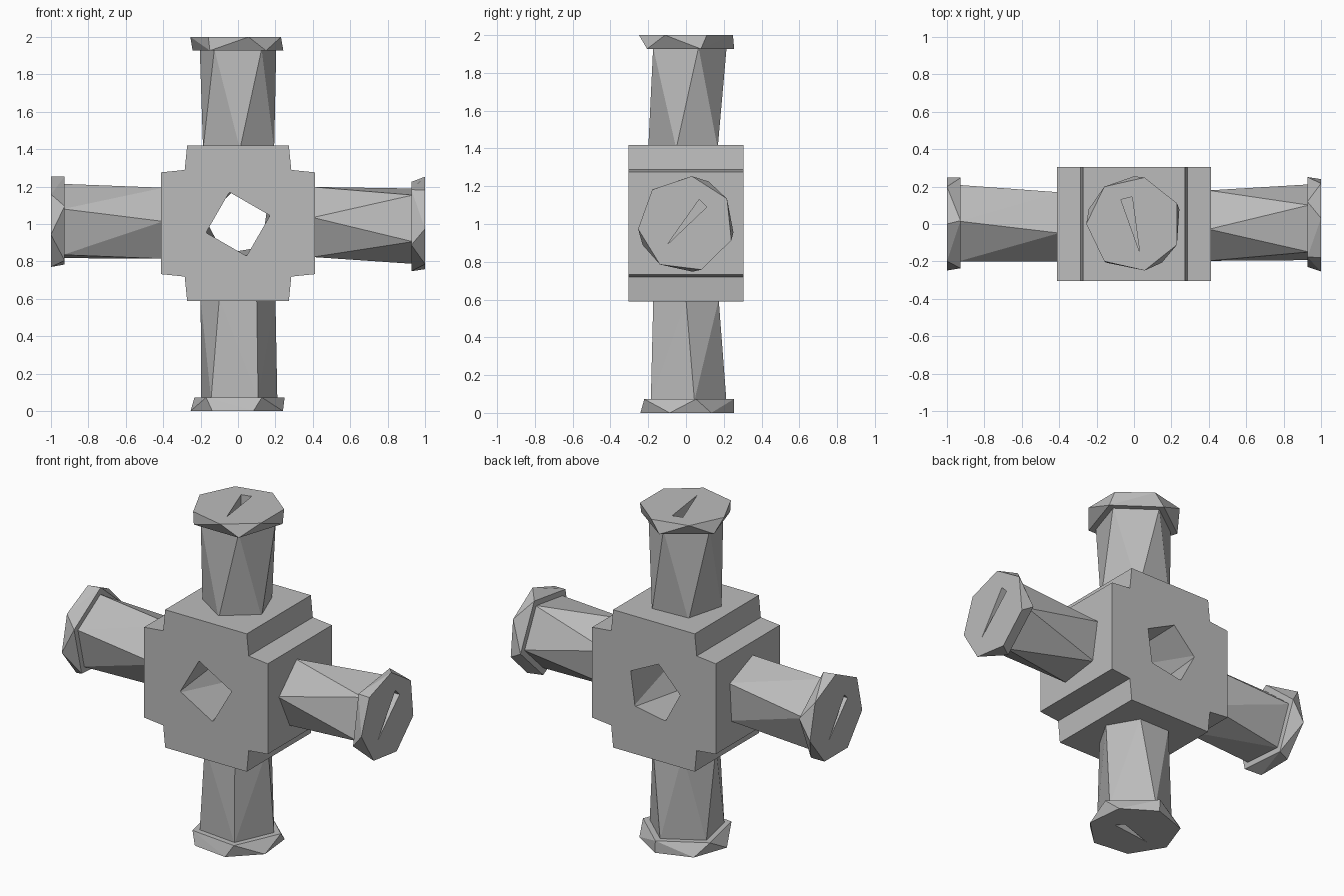
import bpy, bmesh
from math import cos, sin, radians, tau
from mathutils import Vector

cube = bpy.data.objects.get("Cube")
if cube:
    bpy.data.objects.remove(cube)

CENTRE = 1.0
grey = bpy.data.materials.new("plain_grey")
grey.use_nodes = True
colour = (0.5, 0.5, 0.5, 1)
grey.diffuse_color = colour
grey.node_tree.nodes["Principled BSDF"].inputs["Base Color"].default_value = colour


def ring(sides, radius, phase):
    start = radians(phase)
    return [(radius * cos(start + tau * i / sides), radius * sin(start + tau * i / sides))
            for i in range(sides)]


def place(axis, u, v, t):
    """Put cross-section point (u, v) at distance t along an axis."""
    offset = {"x": (t, u, v), "y": (u, t, v), "z": (u, v, t)}[axis]
    return Vector(offset) + Vector((0, 0, CENTRE))


def finish(bm, name):
    bmesh.ops.recalc_face_normals(bm, faces=bm.faces)
    mesh = bpy.data.meshes.new(name)
    bm.to_mesh(mesh)
    bm.free()
    mesh.materials.append(grey)
    obj = bpy.data.objects.new(name, mesh)
    bpy.context.collection.objects.link(obj)
    return obj


def hull(name, axis, ring_a, t_a, ring_b, t_b):
    """Faceted solid spanning two cross-sections."""
    bm = bmesh.new()
    for pts, t in ((ring_a, t_a), (ring_b, t_b)):
        for u, v in pts:
            bm.verts.new(place(axis, u, v, t))
    bmesh.ops.convex_hull(bm, input=bm.verts)
    bmesh.ops.dissolve_limit(bm, angle_limit=radians(0.5), verts=bm.verts, edges=bm.edges)
    return finish(bm, name)


def cut(obj, cutter):
    mod = obj.modifiers.new("cut", "BOOLEAN")
    mod.operation = "DIFFERENCE"
    mod.solver = "EXACT"
    mod.object = cutter
    cutter.hide_render = True
    cutter.hide_viewport = True
    cutter.display_type = "WIRE"


# Cross-shaped centre block with slightly tapered lobes
corner = [(0.412, 0.272), (0.285, 0.285), (0.272, 0.415)]
outline = []
for sx, sz in ((1, 1), (-1, 1), (-1, -1), (1, -1)):
    pts = [(sx * x, sz * z + 0.004) for x, z in corner]
    outline += pts if sx * sz > 0 else pts[::-1]
bm = bmesh.new()
face = bm.faces.new([bm.verts.new(place("y", u, v, -0.305)) for u, v in outline])
extruded = bmesh.ops.extrude_face_region(bm, geom=[face])["geom"]
bmesh.ops.translate(bm, vec=(0, 0.61, 0),
                    verts=[g for g in extruded if isinstance(g, bmesh.types.BMVert)])
block = finish(bm, "centre_block")

# Faceted hole from front to back
hole = hull("hole_cutter", "y", ring(4, 0.175, 105), -0.33, ring(5, 0.175, 100), 0.33)
cut(block, hole)

# Arms: name, axis, direction, base sides, base phase, end phase, cap phase, slit
arms = [
    ("top", "z", 1, 5, -87, -54, 180, [(0.03, -0.15), (-0.01, 0.145), (-0.07, 0.13)]),
    ("bottom", "z", -1, 6, 0, 12, 186, [(-0.13, -0.05), (0.12, -0.02), (0.08, 0.02)]),
    ("left", "x", 1, 5, 170, 206, 83, [(-0.1, -0.11), (0.11, 0.09), (0.07, 0.13)]),
    ("right", "x", -1, 5, 176, 158, 90, [(0.07, -0.12), (-0.08, 0.1), (-0.11, 0.07)]),
]
for name, axis, d, sides, base, end, cap, slit in arms:
    shaft = hull(name + "_arm", axis, ring(sides, 0.2, base), d * 0.4,
                 ring(5, 0.215, end), d * 0.935)
    flange = hull(name + "_flange", axis, ring(5, 0.255, end), d * 0.927,
                  ring(7, 0.255, cap), d)
    # Narrow tapered slot running in from the end face
    slot = hull(name + "_slot_cutter", axis, slit, d * 1.02, slit, d * 0.45)
    cut(shaft, slot)
    cut(flange, slot)
